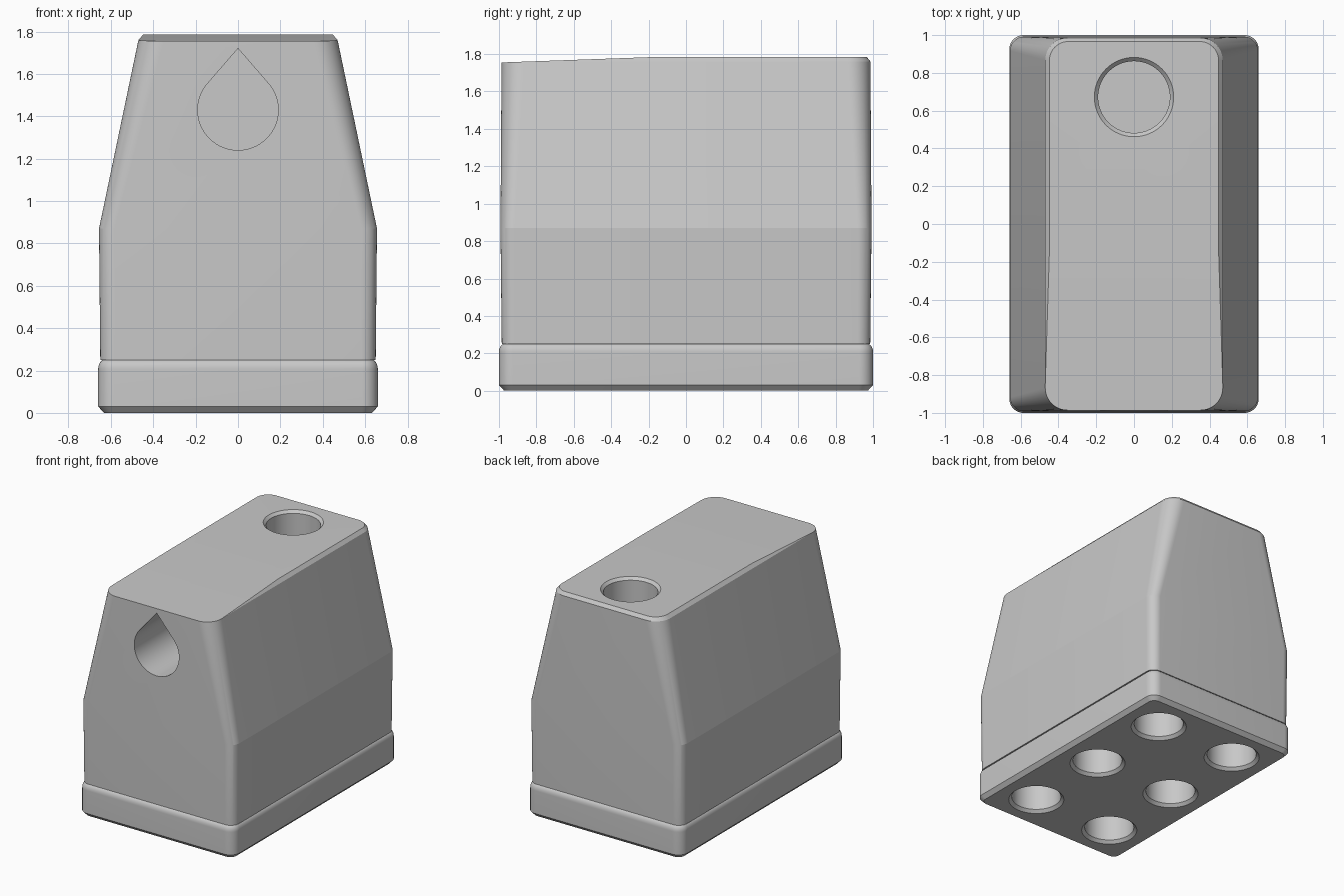
import bpy, bmesh, math
from mathutils import Vector

cube = bpy.data.objects.get("Cube")
if cube:
    bpy.data.objects.remove(cube)

grey = bpy.data.materials.new("plain_grey")
grey.use_nodes = True
COLOUR = (0.58, 0.58, 0.58, 1)
grey.diffuse_color = COLOUR
grey.node_tree.nodes["Principled BSDF"].inputs["Base Color"].default_value = COLOUR


def rounded_ring(hx, hy, r, z, steps=12):
    """Counter-clockwise rounded rectangle at height z."""
    ring = []
    for q, (sx, sy) in enumerate([(1, 1), (-1, 1), (-1, -1), (1, -1)]):
        for i in range(steps + 1):
            a = math.pi / 2 * (q + i / steps)
            ring.append(Vector((sx * (hx - r) + r * math.cos(a),
                                sy * (hy - r) + r * math.sin(a), z)))
    return ring


def circle_ring(x, y, r, z, sides=64):
    return [Vector((x + r * math.cos(math.tau * i / sides),
                    y + r * math.sin(math.tau * i / sides), z)) for i in range(sides)]


def loft(rings):
    """Closed bmesh skin through a stack of equal rings."""
    bm = bmesh.new()
    rows = [[bm.verts.new(p) for p in ring] for ring in rings]
    n = len(rows[0])
    for low, high in zip(rows, rows[1:]):
        for i in range(n):
            j = (i + 1) % n
            bm.faces.new((low[i], low[j], high[j], high[i]))
    bm.faces.new(rows[0][::-1])
    bm.faces.new(rows[-1])
    bmesh.ops.recalc_face_normals(bm, faces=bm.faces)
    return bm


def make_object(name, bm):
    mesh = bpy.data.meshes.new(name)
    bm.to_mesh(mesh)
    bm.free()
    mesh.materials.append(grey)
    obj = bpy.data.objects.new(name, mesh)
    bpy.context.collection.objects.link(obj)
    return obj


def activate(obj):
    bpy.ops.object.select_all(action='DESELECT')
    obj.select_set(True)
    bpy.context.view_layer.objects.active = obj


def cut(obj, cutter_bm):
    """Subtract a cutter and discard it."""
    cutter = make_object("cutter", cutter_bm)
    cutter.hide_render = True
    mod = obj.modifiers.new("cut", 'BOOLEAN')
    mod.operation = 'DIFFERENCE'
    mod.solver = 'EXACT'
    mod.object = cutter
    activate(obj)
    bpy.ops.object.modifier_apply(modifier=mod.name)
    bpy.data.objects.remove(cutter)


def round_hole(x, y, z, r, rim, depth, into):
    """Chamfered round hole starting at z; into is +1 up or -1 down."""
    heights = [(-0.05, rim), (0, rim), (rim - r, r), (depth, r)]
    if into > 0:
        return loft([circle_ring(x, y, rad, z + h) for h, rad in heights])
    return loft([circle_ring(x, y, rad, z - h) for h, rad in reversed(heights)])


# Tapered body with a chamfered top edge
body_bm = loft([rounded_ring(0.650, 0.985, 0.070, 0.25),
                rounded_ring(0.656, 0.992, 0.075, 0.87),
                rounded_ring(0.470, 0.986, 0.120, 1.76),
                rounded_ring(0.448, 0.966, 0.100, 1.785)])

# Top slopes gently down towards the front
slope = Vector((0, -0.03, 0.84)).normalized()
result = bmesh.ops.bisect_plane(body_bm, geom=body_bm.verts[:] + body_bm.edges[:] + body_bm.faces[:],
                                plane_co=(0, -0.15, 1.785), plane_no=slope, clear_outer=True)
rim_edges = [e for e in body_bm.edges if e.is_boundary]
bmesh.ops.holes_fill(body_bm, edges=rim_edges, sides=0)
bmesh.ops.recalc_face_normals(body_bm, faces=body_bm.faces)
body = make_object("body", body_bm)

# Teardrop bore in the front: round below, pointed above
bore_r, bore_z, tip = 0.19, 1.43, 1.72
start = math.asin(bore_r / (tip - bore_z))
arc = [start - i / 56 * (math.pi + 2 * start) for i in range(57)]
outline = [(bore_r * math.cos(a), bore_z + bore_r * math.sin(a)) for a in arc]
outline.append((0, tip))
cut(body, loft([[Vector((x, y, z)) for x, z in outline] for y in (-1.1, 0.1)]))

# Round socket in the top, near the back
cut(body, round_hole(0, 0.672, 1.785, 0.19, 0.21, 0.6, -1))

# Base plinth: chamfered underneath, rounded on its upper edge
rings = [rounded_ring(0.632, 0.972, 0.05, 0), rounded_ring(0.66, 1.0, 0.075, 0.03)]
for k in range(11):
    a = math.pi / 2 * k / 10
    inset = 0.028 * (1 - math.cos(a))
    rings.append(rounded_ring(0.66 - inset, 1.0 - inset, 0.075 - inset, 0.205 + 0.045 * math.sin(a)))
base = make_object("base", loft(rings))

# Six sockets underneath, running up through the base into the body
for x in (-0.345, 0.345):
    for y in (-0.69, 0, 0.69):
        cut(base, round_hole(x, y, 0, 0.178, 0.2, 0.35, 1))
        cut(body, loft([circle_ring(x, y, 0.178, z) for z in (0.2, 0.35)]))

for obj in (body, base):
    activate(obj)
    bpy.ops.object.shade_smooth_by_angle(angle=math.radians(10.5))
